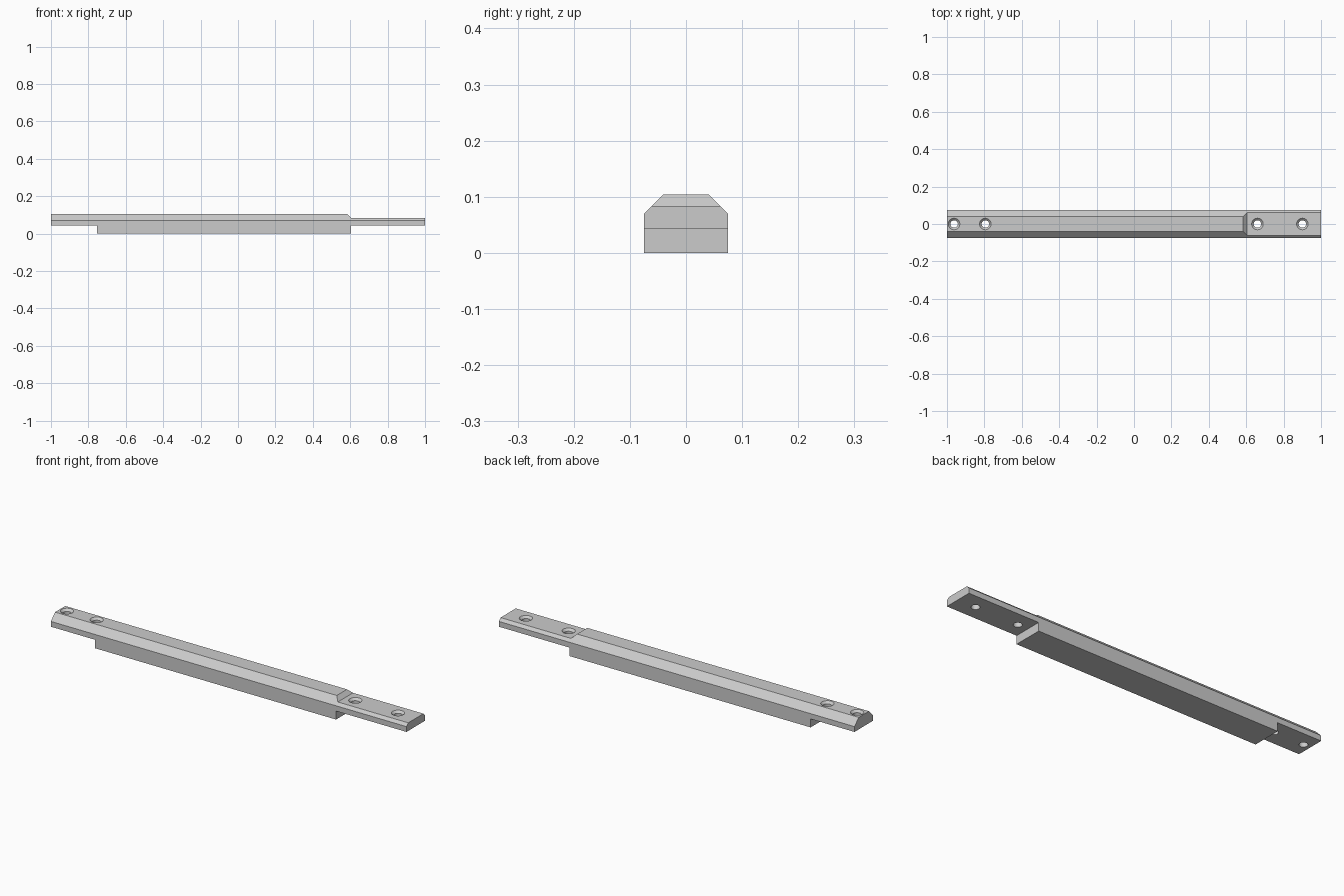
import bpy, bmesh

cube = bpy.data.objects.get("Cube")
if cube:
    bpy.data.objects.remove(cube, do_unlink=True)

# Material
grey = bpy.data.materials.new("light_grey")
grey.use_nodes = True
colour = (0.6, 0.6, 0.6, 1)
grey.diffuse_color = colour
grey.node_tree.nodes["Principled BSDF"].inputs["Base Color"].default_value = colour

TOP, TONGUE_TOP, TONGUE_BOTTOM = 0.104, 0.084, 0.043


def new_object(name, bm):
    bmesh.ops.recalc_face_normals(bm, faces=bm.faces)
    mesh = bpy.data.meshes.new(name)
    bm.to_mesh(mesh)
    bm.free()
    obj = bpy.data.objects.new(name, mesh)
    bpy.context.collection.objects.link(obj)
    mesh.materials.append(grey)
    return obj


def prism(name, points, offset):
    """Extrude a closed 3D outline by an offset."""
    bm = bmesh.new()
    face = bm.faces.new([bm.verts.new(p) for p in points])
    ext = bmesh.ops.extrude_face_region(bm, geom=[face])
    verts = [v for v in ext["geom"] if isinstance(v, bmesh.types.BMVert)]
    bmesh.ops.translate(bm, verts=verts, vec=offset)
    return new_object(name, bm)


def side_cutter(name, outline):
    return prism(name, [(x, -0.2, z) for x, z in outline], (0, 0.4, 0))


def hole_cutter(name, x, top, segments=32):
    """Countersunk through hole, lofted from stacked rings."""
    wide, narrow = 0.031, 0.02
    bm = bmesh.new()
    rings = []
    for r, z in [(narrow, -0.1), (narrow, top - 0.011), (wide, top), (wide, top + 0.1)]:
        ring = bmesh.ops.create_circle(bm, segments=segments, radius=r)["verts"]
        bmesh.ops.translate(bm, verts=ring, vec=(x, 0, z))
        rings.append(ring)
    for a, b in zip(rings, rings[1:]):
        for i in range(segments):
            j = (i + 1) % segments
            bm.faces.new((a[i], a[j], b[j], b[i]))
    bm.faces.new(rings[0])
    bm.faces.new(rings[-1])
    return new_object(name, bm)


# Bar with two chamfered upper edges
half = [(0.075, 0), (0.075, 0.07), (0.041, TOP)]
section = half + [(-y, z) for y, z in reversed(half)]
bar = prism("rail_bar", [(-1, y, z) for y, z in section], (2, 0, 0))

# Stepped ends, sloped shoulder and screw holes
cutters = [
    side_cutter("left_step_cutter", [(-1.1, -0.1), (-0.753, -0.1),
                                     (-0.753, TONGUE_BOTTOM), (-1.1, TONGUE_BOTTOM)]),
    side_cutter("right_step_cutter", [(0.604, -0.1), (1.1, -0.1),
                                      (1.1, TONGUE_BOTTOM), (0.604, TONGUE_BOTTOM)]),
    side_cutter("shoulder_cutter", [(0.604, TONGUE_TOP), (1.1, TONGUE_TOP),
                                    (1.1, 0.184), (0.504, 0.184)]),
]
for x, top in [(-0.962, TOP), (-0.795, TOP), (0.66, TONGUE_TOP), (0.9, TONGUE_TOP)]:
    cutters.append(hole_cutter("screw_hole_cutter", x, top))

bpy.context.view_layer.objects.active = bar
for cutter in cutters:
    mod = bar.modifiers.new(cutter.name, "BOOLEAN")
    mod.operation = "DIFFERENCE"
    mod.solver = "EXACT"
    mod.object = cutter
    bpy.ops.object.modifier_apply(modifier=mod.name)
for cutter in cutters:
    bpy.data.objects.remove(cutter, do_unlink=True)

# Smooth hole walls, crisp machined edges
bpy.ops.object.select_all(action="DESELECT")
bar.select_set(True)
bpy.ops.object.shade_smooth_by_angle(angle=0.5)
